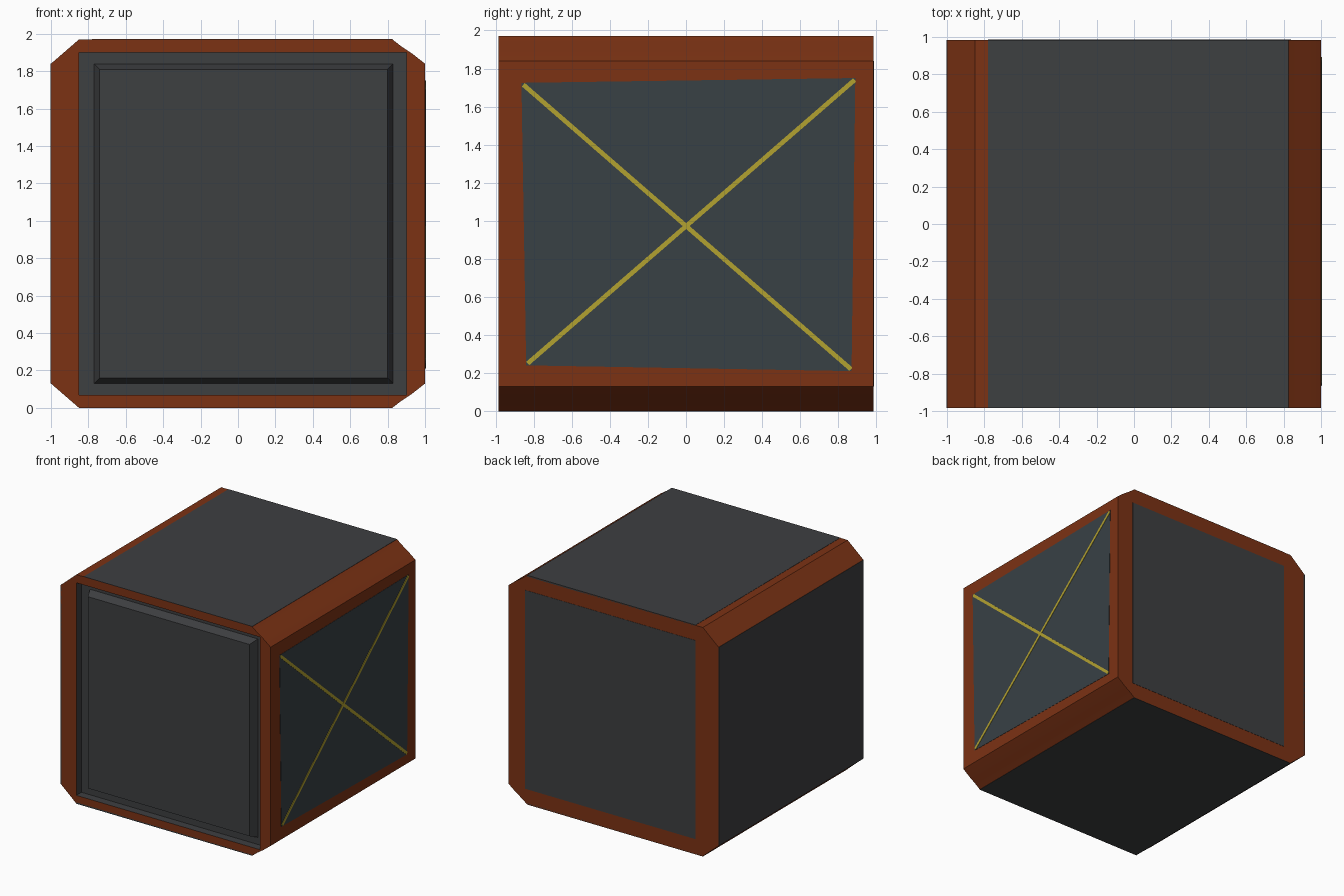
import bpy, bmesh
from mathutils import Vector

if "Cube" in bpy.data.objects:
    bpy.data.objects.remove(bpy.data.objects["Cube"])


def material(name, rgb):
    m = bpy.data.materials.new(name)
    m.diffuse_color = (*rgb, 1)
    m.use_nodes = True
    m.node_tree.nodes["Principled BSDF"].inputs["Base Color"].default_value = m.diffuse_color
    return m


RUST = material("rust", (0.20, 0.032, 0.007))
DARK = material("dark_grey", (0.048, 0.05, 0.053))
SLATE = material("slate", (0.04, 0.052, 0.06))
YELLOW = material("yellow", (0.45, 0.36, 0.03))
Y, H = 0.985, 1.97
LIFT = 0.002


def solid(name, lower, upper, mat):
    """Closed solid between two matching outlines."""
    bm = bmesh.new()
    a = [bm.verts.new(p) for p in lower]
    b = [bm.verts.new(p) for p in upper]
    n = len(a)
    bm.faces.new(a)
    bm.faces.new(b)
    for i in range(n):
        bm.faces.new((a[i], a[(i + 1) % n], b[(i + 1) % n], b[i]))
    bmesh.ops.recalc_face_normals(bm, faces=bm.faces)
    me = bpy.data.meshes.new(name)
    bm.to_mesh(me)
    bm.free()
    me.materials.append(mat)
    ob = bpy.data.objects.new(name, me)
    bpy.context.collection.objects.link(ob)
    return ob


def plate(name, corners, normal, mat, lift=LIFT):
    """Thin panel seated in a face of the body."""
    n = Vector(normal)
    pts = [Vector(c) for c in corners]
    return solid(name, [p - n * 0.01 for p in pts], [p + n * lift for p in pts], mat)


def rect(x0, x1, z0, z1, y):
    return [(x0, y, z0), (x1, y, z0), (x1, y, z1), (x0, y, z1)]


# Body: profile with chamfered long edges, softened on the right
upper = [(1, 1.84), (0.93, 1.895), (0.87, 1.935), (0.83, H), (-0.85, H), (-1, 1.84)]
upper[3] = (0.825, H)
profile = upper + [(x, H - z) for x, z in reversed(upper)]
body = solid("body", [(x, -Y, z) for x, z in profile], [(x, Y, z) for x, z in profile], RUST)

# Front recess with dark lining
cutter = solid("recess_cutter", rect(-0.85, 0.9, 0.07, 1.9, -1.2),
               rect(-0.85, 0.9, 0.07, 1.9, -Y + 0.07), DARK)
cutter.hide_render = True
mod = body.modifiers.new("recess", 'BOOLEAN')
mod.operation = 'DIFFERENCE'
mod.object = cutter
mod.solver = 'EXACT'
mod.material_mode = 'TRANSFER'
bpy.context.view_layer.objects.active = body
body.select_set(True)
bpy.ops.object.modifier_apply(modifier="recess")
bpy.data.objects.remove(cutter)
bpy.ops.object.shade_smooth_by_angle(angle=0.4)

# Raised front panel with bevelled sides
solid("front_panel", rect(-0.77, 0.83, 0.13, 1.84, -Y + 0.072),
      rect(-0.74, 0.80, 0.16, 1.81, -Y), DARK)

# Top, bottom, left and back panels
for name, z, s in (("top_panel", H, 1), ("bottom_panel", 0, -1)):
    plate(name, [(-0.78 if s > 0 else -0.85, -Y, z), (0.825, -Y, z),
                 (0.825, Y, z), (-0.78 if s > 0 else -0.85, Y, z)], (0, 0, s), DARK)
plate("left_panel", [(-1, -Y, 0.13), (-1, Y, 0.13), (-1, Y, 1.84), (-1, -Y, 1.84)],
      (-1, 0, 0), DARK)
plate("back_panel", rect(-0.78, 0.84, 0.13, 1.84, Y), (0, 1, 0), DARK)

# Right panel, slightly skewed
plate("right_panel", [(1, -0.84, 0.24), (1, 0.87, 0.21), (1, 0.89, 1.75), (1, -0.865, 1.725)],
      (1, 0, 0), SLATE)


def brace(name, start, end, lift):
    a, b = Vector((1, *start)), Vector((1, *end))
    d = (b - a).normalized()
    side = Vector((0, -d.z, d.y)) * 0.012
    plate(name, [a - side, b - side, b + side, a + side], (1, 0, 0), YELLOW, lift)


# Crossed braces on the right panel
brace("brace_falling", (-0.855, 1.715), (0.867, 0.22), LIFT * 2)
brace("brace_rising", (-0.832, 0.25), (0.886, 1.74), LIFT * 2.5)
